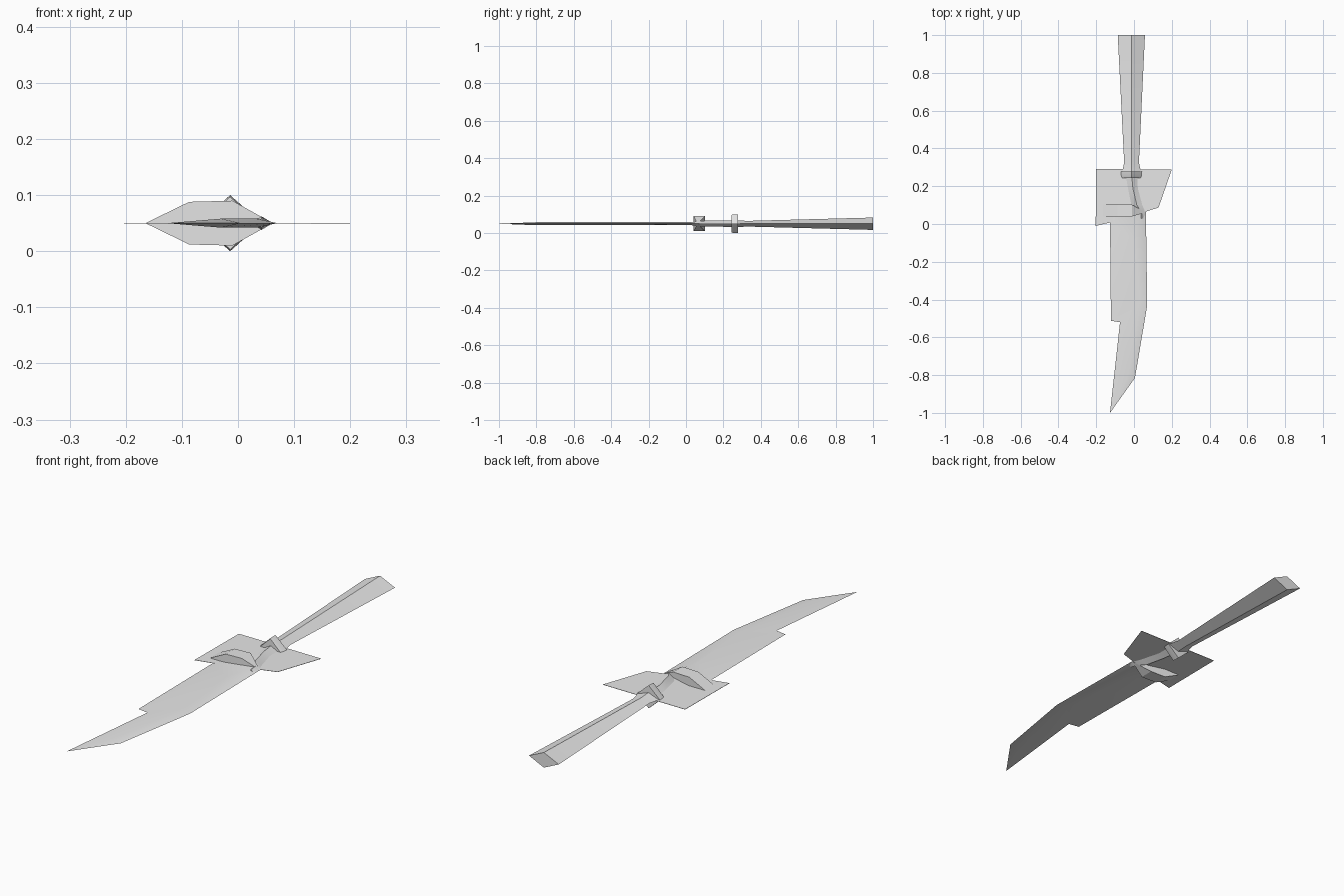
import bpy, bmesh, math

if "Cube" in bpy.data.objects:
    bpy.data.objects.remove(bpy.data.objects["Cube"])

ZC = 0.05  # height of the flat middle plane

steel = bpy.data.materials.new("light_grey_steel")
steel.use_nodes = True
COLOUR = (0.8, 0.8, 0.8, 1.0)
steel.diffuse_color = COLOUR
steel.node_tree.nodes["Principled BSDF"].inputs["Base Color"].default_value = COLOUR


def make_object(name, verts, faces, angle=30):
    mesh = bpy.data.meshes.new(name)
    bm = bmesh.new()
    vs = [bm.verts.new(v) for v in verts]
    for f in faces:
        bm.faces.new([vs[i] for i in f])
    bmesh.ops.remove_doubles(bm, verts=bm.verts, dist=1e-5)
    bmesh.ops.recalc_face_normals(bm, faces=bm.faces)
    bm.to_mesh(mesh)
    bm.free()
    mesh.materials.append(steel)
    obj = bpy.data.objects.new(name, mesh)
    bpy.context.collection.objects.link(obj)
    bpy.ops.object.select_all(action='DESELECT')
    obj.select_set(True)
    bpy.context.view_layer.objects.active = obj
    bpy.ops.object.shade_smooth_by_angle(angle=math.radians(angle))
    return obj


def diamond_loft(name, sections):
    """Diamond rings along y; each section is (y, centre x, half width, half height)."""
    verts, faces = [], []
    for y, x, w, h in sections:
        verts += [(x - w, y, ZC), (x, y, ZC + h), (x + w, y, ZC), (x, y, ZC - h)]
    last = len(verts) - 4
    for a in range(0, last, 4):
        for i in range(4):
            j = (i + 1) % 4
            faces.append((a + i, a + j, a + 4 + j, a + 4 + i))
    faces += [(3, 2, 1, 0), tuple(range(last, last + 4))]
    return make_object(name, verts, faces)


def mirrored_shell(name, points, faces):
    """Upper faces from (x, y, height) points, repeated below the middle plane."""
    n = len(points)
    verts = [(x, y, ZC + h) for x, y, h in points] + [(x, y, ZC - h) for x, y, h in points]
    lower = [tuple(i + n for i in reversed(f)) for f in faces]
    return make_object(name, verts, list(faces) + lower)


# Blade: outer edge, raised ridge and notched inner edge
R = 0.008
blade = [
    (-0.127, -1.0, 0),                                              # 0 tip
    (0.005, -0.815, 0), (0.07, -0.43, 0), (0.063, 0.066, 0),        # 1-3 outer edge
    (-0.03, -0.80, R), (0.033, -0.41, R), (0.0, -0.08, R),          # 4-6 ridge
    (-0.074, -0.52, 0), (-0.122, -0.512, 0), (-0.127, 0.008, 0),    # 7-9 inner edge
    (0.04, 0.07, R), (-0.12, 0.07, 0),                              # 10-11 root
]
mirrored_shell("blade", blade, [
    (0, 1, 4), (1, 2, 5, 4), (2, 3, 6, 5), (3, 10, 6),
    (0, 4, 7), (4, 5, 7), (7, 5, 8), (8, 5, 6, 9), (9, 6, 10, 11)])

# Thin flat wings of the guard
wing = [(-0.203, -0.01), (-0.127, 0.008), (0.063, 0.066), (0.13, 0.087),
        (0.2, 0.288), (-0.2, 0.292)]
n = len(wing)
T = 0.0006
make_object("guard_wings",
            [(x, y, ZC + T) for x, y in wing] + [(x, y, ZC - T) for x, y in wing],
            [tuple(range(n)), tuple(range(2 * n - 1, n - 1, -1))] +
            [(i, (i + 1) % n, n + (i + 1) % n, n + i) for i in range(n)])

# Lens-shaped crosspiece, narrowing to a point on the outer side
profile = [(-0.165, 0.0), (-0.087, 0.038), (-0.01, 0.040), (0.062, 0.0),
           (-0.01, -0.040), (-0.087, -0.038)]
k = len(profile)
cross = []
for y in (0.04, 0.102):
    cross += [(x, 0.062 if x > 0.05 else y, ZC + z) for x, z in profile]
sides = [(i, (i + 1) % k, k + (i + 1) % k, k + i) for i in range(k) if i not in (2, 3)]
sides += [(2, 3, k + 2), (3, 4, k + 4)]
caps = [(0, 1, 2, 3, 4, 5), (k, k + 5, k + 4, 3, k + 2, k + 1)]
make_object("crosspiece", cross, sides + caps, 20)

# Bent shaft between collar and blade
diamond_loft("shaft", [
    (0.255, -0.012, 0.032, 0.018), (0.19, -0.006, 0.027, 0.016),
    (0.10, 0.015, 0.030, 0.016), (0.06, 0.042, 0.020, 0.012),
    (0.03, 0.042, 0.010, 0.008)])

# Collar ring at the foot of the handle
diamond_loft("collar", [(0.243, -0.014, 0.049, 0.047), (0.255, -0.014, 0.054, 0.05),
                        (0.278, -0.014, 0.056, 0.05)])

# Flared handle
diamond_loft("handle", [(0.27, -0.013, 0.051, 0.019), (0.325, -0.013, 0.039, 0.015),
                        (1.0, -0.014, 0.072, 0.033)])
